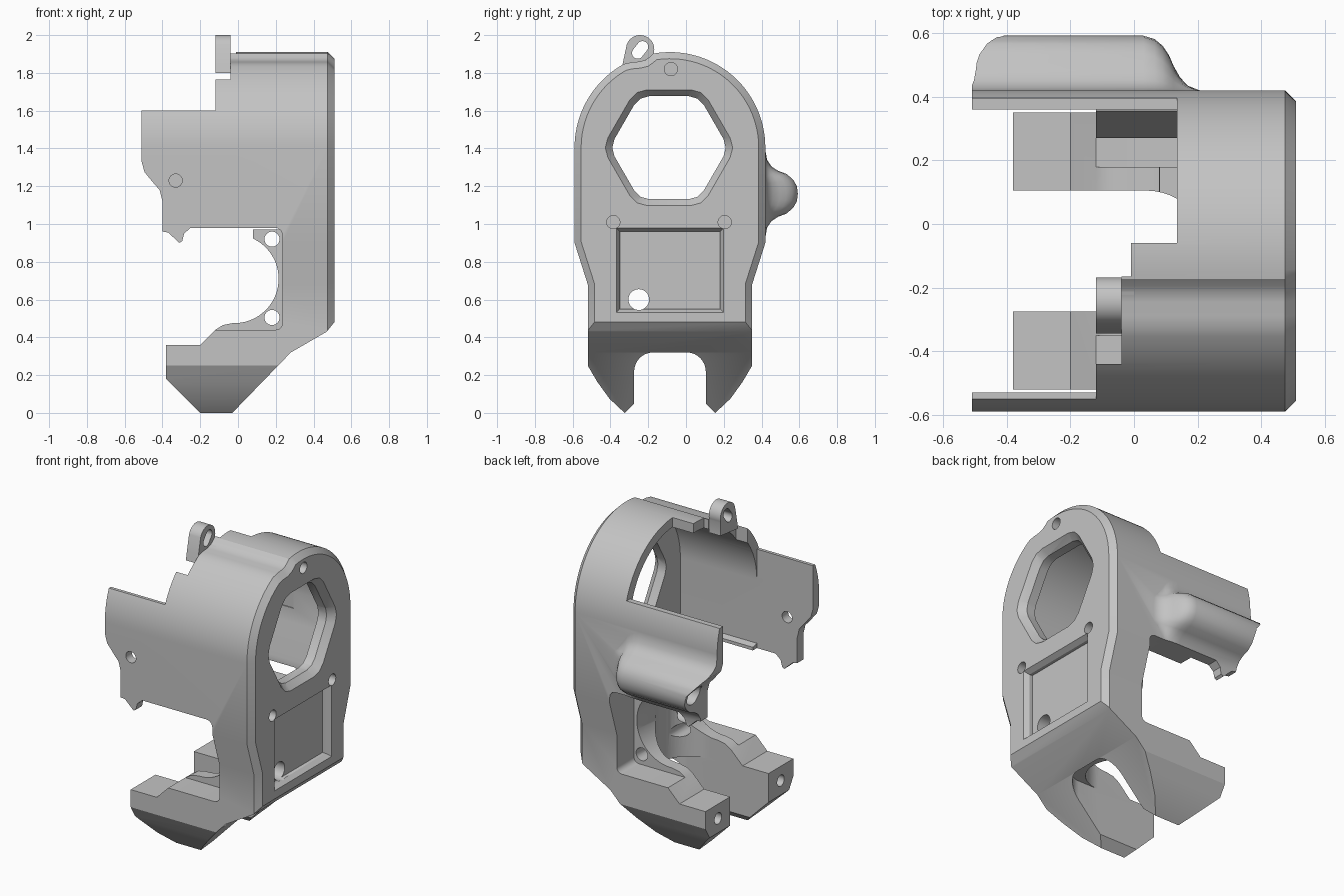
import bpy, bmesh, math
from mathutils import Vector

cube = bpy.data.objects.get("Cube")
if cube:
    bpy.data.objects.remove(cube, do_unlink=True)

grey = bpy.data.materials.new("plain_grey")
grey.use_nodes = True
GREY = (0.55, 0.55, 0.55, 1)
grey.diffuse_color = GREY
grey.node_tree.nodes["Principled BSDF"].inputs["Base Color"].default_value = GREY

CY, CZ, R = -0.085, 1.405, 0.505      # centre and radius of the rounded top


def place(axis, p, t):
    return {"x": (t, p[0], p[1]), "y": (p[0], t, p[1]), "z": (p[0], p[1], t)}[axis]


def make(name, bm):
    bmesh.ops.recalc_face_normals(bm, faces=bm.faces)
    me = bpy.data.meshes.new(name)
    bm.to_mesh(me)
    bm.free()
    ob = bpy.data.objects.new(name, me)
    bpy.context.collection.objects.link(ob)
    me.materials.append(grey)
    return ob


def loft(name, axis, sections, chamfer=0):
    """Join equal-length outlines placed at stations along an axis."""
    bm = bmesh.new()
    rings = [[bm.verts.new(place(axis, p, t)) for p in pts] for t, pts in sections]
    for a, b in zip(rings, rings[1:]):
        for i in range(len(a)):
            j = (i + 1) % len(a)
            bm.faces.new((a[i], a[j], b[j], b[i]))
    bm.faces.new(rings[0])
    cap = bm.faces.new(rings[-1])
    if chamfer:
        bmesh.ops.recalc_face_normals(bm, faces=bm.faces)
        bmesh.ops.bevel(bm, geom=list(cap.edges), offset=chamfer, segments=1,
                        affect='EDGES', profile=0.5)
    return make(name, bm)


def prism(name, axis, pts, a, b, chamfer=0):
    return loft(name, axis, [(a, pts), (b, pts)], chamfer)


def arc(cx, cy, r, a0, a1, n=24):
    return [(cx + r * math.cos(math.radians(a0 + (a1 - a0) * i / n)),
             cy + r * math.sin(math.radians(a0 + (a1 - a0) * i / n))) for i in range(n + 1)]


def circle(cx, cy, r, n=32):
    return arc(cx, cy, r, 0, 360, n)[:-1]


def box(x0, x1, y0, y1, z0, z1):
    return prism("cutter", "x", [(y0, z0), (y1, z0), (y1, z1), (y0, z1)], x0, x1)


def combine(target, other, op):
    mod = target.modifiers.new("combine", "BOOLEAN")
    mod.operation, mod.solver, mod.object = op, "EXACT", other
    bpy.context.view_layer.objects.active = target
    bpy.ops.object.modifier_apply(modifier=mod.name)
    bpy.data.objects.remove(other, do_unlink=True)


def round_hexagon(r):
    v = [Vector(p) for p in circle(-0.09, 1.404, r, 6)]
    out = []
    for i in range(6):
        p, a, b = v[i], v[i - 1], v[(i + 1) % 6]
        s, e = p.lerp(a, 0.17), p.lerp(b, 0.17)
        out += [s, ((s + e) / 2).lerp(p, 0.45), e]
    return [tuple(p) for p in out]


# Outer housing: arched end outline with a shallow groove, tapered sides, curved legs
side = [(0.505, 0.9), (0.435, 0.68), (0.435, 0.25), (0.385, 0.165), (0.32, 0.075), (0.24, 0)]
outline = arc(CY, CZ, R, 0, 100, 32)
outline += [(-0.195, 1.882), (-0.215, 1.868), (-0.245, 1.86), (-0.29, 1.856)]
outline += arc(CY, CZ, R, 119, 180, 20)
outline += [(CY - w, z) for w, z in side] + [(-0.275, 0.05), (0.105, 0.05)]
outline += [(CY + w, z) for w, z in reversed(side)]
body = prism("housing", "x", outline, -0.51, 0.51, 0.035)

# Side blister, fading into the wall
half = [(0.0, 0.25), (0.012, 0.18), (0.035, 0.145), (0.07, 0.122), (0.115, 0.105),
        (0.15, 0.075), (0.17, 0.04)]
bulge = half + [(0.175, 0)] + [(h, -w) for h, w in reversed(half)]
stations = [(-0.51, 1), (0.03, 1), (0.065, 0.94), (0.09, 0.82), (0.11, 0.65),
            (0.125, 0.45), (0.145, 0.25), (0.17, 0.1), (0.21, 0.01)]
blister = loft("blister", "x", [
    (x, [(0.39, 1.41)] + [(0.417 + h * s, 1.16 + w * (0.7 + 0.3 * s)) for h, w in bulge]
     + [(0.39, 0.91)]) for x, s in stations])
combine(body, blister, "UNION")

# Side silhouette with hook, motor arc and foot
silhouette = [(-0.51, 2.1), (-0.51, 1.33), (-0.495, 1.275), (-0.45, 1.22), (-0.415, 1.18),
              (-0.4, 1.12), (-0.4, 0.96), (-0.37, 0.955), (-0.31, 0.9), (-0.295, 0.91),
              (-0.285, 0.95), (-0.25, 0.98), (0.08, 0.98)]
silhouette += arc(-0.02, 0.71, 0.235, 65, -92, 36)
silhouette += [(-0.08, 0.465), (-0.12, 0.44), (-0.2, 0.36), (-0.38, 0.36), (-0.38, 0.18),
               (-0.2, 0), (-0.03, 0), (0.28, 0.32), (0.47, 0.43), (0.51, 0.48), (0.52, 2.1)]
combine(body, prism("cutter", "y", silhouette, -1, 1), "INTERSECT")

# Main chamber with ledges, two-level foot slot and rounded motor recesses
chamber = arc(CY, CZ, R - 0.06, 0, 180, 56)
chamber += [(-0.53, 1.01), (-0.49, 1.0), (-0.49, 0.97), (0.27, 0.97), (0.27, 1.02), (0.35, 1.21)]
low_slot = ([(-1, -0.275)] + arc(0.18, -0.175, 0.1, -90, 0, 8)
            + arc(0.18, 0.005, 0.1, 0, 90, 8) + [(-1, 0.105)])
high_slot = [(-1, -0.275)] + arc(0.04, CY, 0.19, -90, 90, 24) + [(-1, 0.105)]
recess = ([(-0.25, 0.44)] + arc(0.2, 0.475, 0.035, -90, 0, 6)
          + arc(0.195, 0.94, 0.04, 0, 90, 6) + [(-0.25, 0.98)])
cutters = [
    prism("cutter", "x", chamber, -0.7, 0.41),
    prism("cutter", "z", low_slot, -0.1, 0.34),
    prism("cutter", "z", high_slot, 0.3, 0.99),
    prism("cutter", "y", recess, 0.18, 0.7),
    prism("cutter", "y", recess, -0.7, -0.35),
    # flat inner faces of the side wings
    box(-0.7, -0.12, -0.53, 0.36, 0.85, 1.62),
    box(-0.7, 0.135, 0, 0.36, 1.3, 1.62),
    # stepped opening in the roof
    box(-0.7, -0.12, -0.7, -0.3, 1.6, 2.1),
    box(-0.7, -0.04, -0.44, -0.1, 1.5, 2.1),
    box(-0.7, -0.01, -0.165, 0, 1.5, 2.1),
    box(-0.7, 0.135, -0.06, 0.7, 1.56, 2.1),
    # hexagonal window and its chamfer
    prism("cutter", "x", round_hexagon(0.315), 0.3, 0.6),
    loft("cutter", "x", [(0.46, round_hexagon(0.308)), (0.53, round_hexagon(0.372))]),
    # rectangular pocket with sloping rim
    box(0.46, 0.6, -0.35, 0.18, 0.55, 0.96),
    loft("cutter", "x", [(t, [(-0.35 - g, 0.55 - g), (0.18 + g, 0.55 - g),
                              (0.18 + g, 0.96 + g), (-0.35 - g, 0.96 + g)])
                         for t, g in ((0.48, 0), (0.52, 0.025))]),
    prism("cutter", "x", circle(-0.25, 0.6, 0.055), -0.7, 0.7),
    # blister bore and wall hole
    prism("cutter", "x", circle(0.51, 1.16, 0.062), -0.7, 0.02),
    prism("cutter", "y", circle(-0.33, 1.23, 0.035), -0.7, -0.4),
]
# End-wall screws, motor screws and foot screws
for y, z in ((-0.08, 1.82), (-0.385, 1.01), (0.205, 1.01)):
    cutters.append(prism("cutter", "x", circle(y, z, 0.035), 0.43, 0.6))
for z in (0.92, 0.505):
    cutters.append(prism("cutter", "y", circle(0.18, z, 0.04), -0.7, 0.7))
for y in (-0.395, 0.225):
    cutters.append(prism("cutter", "x", circle(y, 0.27, 0.035), -0.6, -0.2))
for c in cutters:
    combine(body, c, "DIFFERENCE")

# Top lug with a slanted eye
lug_outline = (arc(-0.243, 1.925, 0.075, -20, 160, 20)
               + [(-0.335, 1.85), (-0.345, 1.8), (-0.17, 1.82)])
lug = prism("top_lug", "x", lug_outline, -0.12, -0.04)
combine(lug, prism("cutter", "x", arc(-0.23, 1.938, 0.03, -40, 140, 12)
                   + arc(-0.256, 1.905, 0.03, 140, 320, 12), -0.3, 0.2), "DIFFERENCE")
base = prism("top_lug_base", "x", [(-0.33, 1.8), (-0.175, 1.84), (-0.175, 1.885),
                                   (-0.25, 1.855), (-0.32, 1.845)], -0.1, 0.0)

# Smooth shading with sharp edges kept
bpy.ops.object.select_all(action='DESELECT')
for ob in (body, lug, base):
    ob.select_set(True)
bpy.context.view_layer.objects.active = body
bpy.ops.object.shade_smooth_by_angle(angle=math.radians(30))
